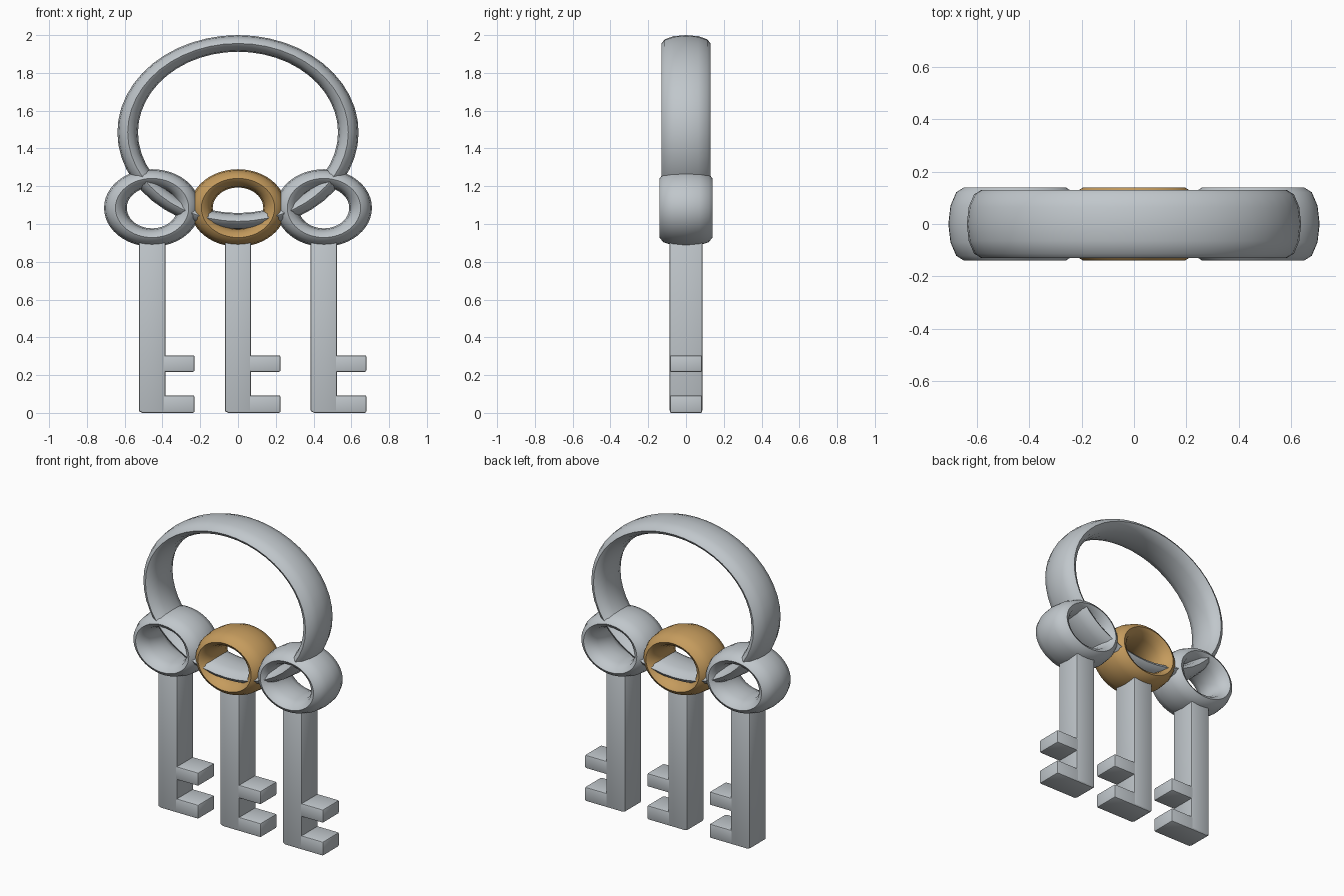
import bpy, bmesh, math

if "Cube" in bpy.data.objects:
    bpy.data.objects.remove(bpy.data.objects["Cube"])


def material(name, rgb):
    m = bpy.data.materials.new(name)
    m.diffuse_color = (*rgb, 1)
    m.use_nodes = True
    m.node_tree.nodes["Principled BSDF"].inputs["Base Color"].default_value = m.diffuse_color
    return m


STEEL = material("steel grey", (0.53, 0.57, 0.60))
GOLD = material("gold", (0.56, 0.33, 0.11))


def finish(name, bm, mat, angle):
    me = bpy.data.meshes.new(name)
    bmesh.ops.recalc_face_normals(bm, faces=bm.faces)
    bm.to_mesh(me)
    bm.free()
    me.materials.append(mat)
    ob = bpy.data.objects.new(name, me)
    bpy.context.collection.objects.link(ob)
    bpy.ops.object.select_all(action='DESELECT')
    ob.select_set(True)
    bpy.context.view_layer.objects.active = ob
    bpy.ops.object.shade_smooth_by_angle(angle=math.radians(angle))
    return ob


def band(name, x, z, outer, inner, depth, mat, stretch=1.24, n=48, m=12):
    """Wide oval ring around the y axis; outer and inner are vertical radii."""
    major, minor = (outer + inner) / 2, (outer - inner) / 2
    bm = bmesh.new()
    rows = []
    for i in range(n):
        a = 2 * math.pi * i / n
        row = []
        for j in range(m):
            b = 2 * math.pi * j / m
            r = major + minor * math.cos(b)
            row.append(bm.verts.new((x + stretch * r * math.cos(a),
                                     depth * math.sin(b), z + r * math.sin(a))))
        rows.append(row)
    for i in range(n):
        p, q = rows[i], rows[(i + 1) % n]
        for j in range(m):
            k = (j + 1) % m
            bm.faces.new((p[j], q[j], q[k], p[k]))
    return finish(name, bm, mat, 60)


def block(name, x0, x1, z0, z1, depth=0.087):
    """Box with slightly rounded edges."""
    bm = bmesh.new()
    bmesh.ops.create_cube(bm, size=1)
    for v in bm.verts:
        v.co = (x0 + (v.co.x + 0.5) * (x1 - x0), v.co.y * 2 * depth,
                z0 + (v.co.z + 0.5) * (z1 - z0))
    bmesh.ops.bevel(bm, geom=bm.edges[:], offset=0.009, segments=2,
                    profile=0.5, affect='EDGES')
    return finish(name, bm, STEEL, 30)


# Large carrying ring
band("key_ring", 0, 1.485, 0.515, 0.427, 0.13, STEEL)

# Three keys, the middle one with a gold bow
for side, x, mat in (("left", -0.455, STEEL), ("middle", 0, GOLD),
                     ("right", 0.455, STEEL)):
    band(side + "_bow", x, 1.085, 0.205, 0.108, 0.14, mat)
    block(side + "_shank", x - 0.07, x + 0.07, 0.005, 0.93)
    block(side + "_lower_tooth", x - 0.06, x + 0.225, 0, 0.093, 0.086)
    block(side + "_upper_tooth", x - 0.03, x + 0.225, 0.217, 0.305, 0.086)
